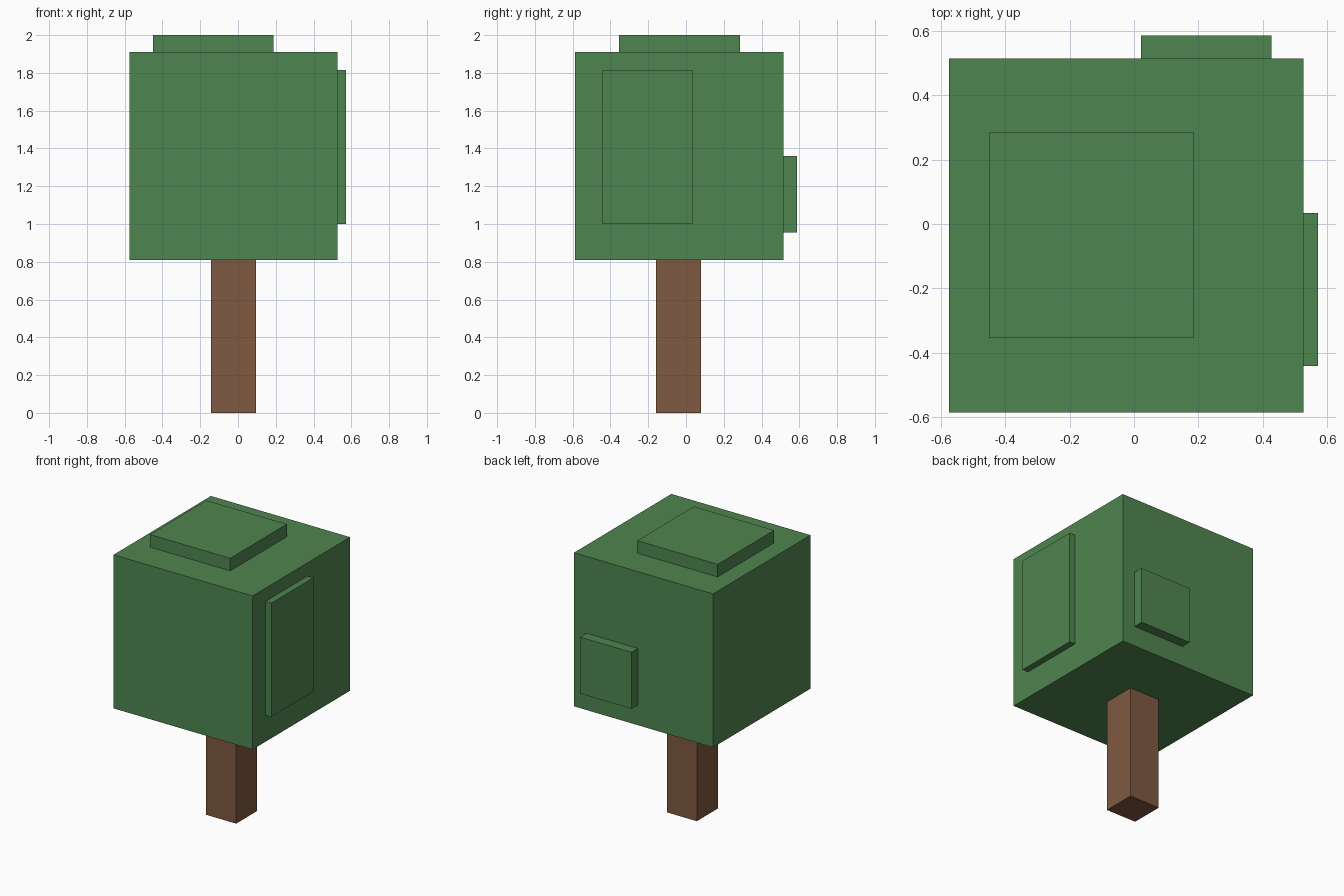
import bpy
from mathutils import Vector

cube = bpy.data.objects.get("Cube")
if cube:
    bpy.data.objects.remove(cube, do_unlink=True)


def make_material(name, rgb):
    mat = bpy.data.materials.new(name)
    mat.use_nodes = True
    color = (*rgb, 1.0)
    mat.diffuse_color = color
    mat.node_tree.nodes["Principled BSDF"].inputs["Base Color"].default_value = color
    return mat


def box(name, low, high, mat):
    """Axis-aligned box between two opposite corners."""
    low, high = Vector(low), Vector(high)
    bpy.ops.mesh.primitive_cube_add(size=1, location=(low + high) / 2)
    obj = bpy.context.object
    obj.name = name
    obj.scale = high - low
    bpy.ops.object.transform_apply(location=False, rotation=False, scale=True)
    obj.data.materials.append(mat)
    return obj


leaf = make_material("leaf green", (0.078, 0.235, 0.080))
bark = make_material("bark brown", (0.209, 0.100, 0.052))

SINK = 0.01  # how far joined parts reach into the canopy
x0, y0, z0 = -0.575, -0.587, 0.81
x1, y1, z1 = 0.527, 0.515, 1.91

# Trunk and main canopy
box("trunk", (-0.142, -0.158, 0), (0.096, 0.08, z0 + SINK), bark)
box("canopy", (x0, y0, z0), (x1, y1, z1), leaf)

# Raised leaf blocks on the top, left side and back of the canopy
box("top_leaves", (-0.45, -0.355, z1 - SINK), (0.187, 0.285, 2.0), leaf)
box("left_leaves", (x1 - SINK, -0.442, 1.0), (0.573, 0.034, 1.815), leaf)
box("back_leaves", (0.021, y1 - SINK, 0.955), (0.428, 0.587, 1.36), leaf)
